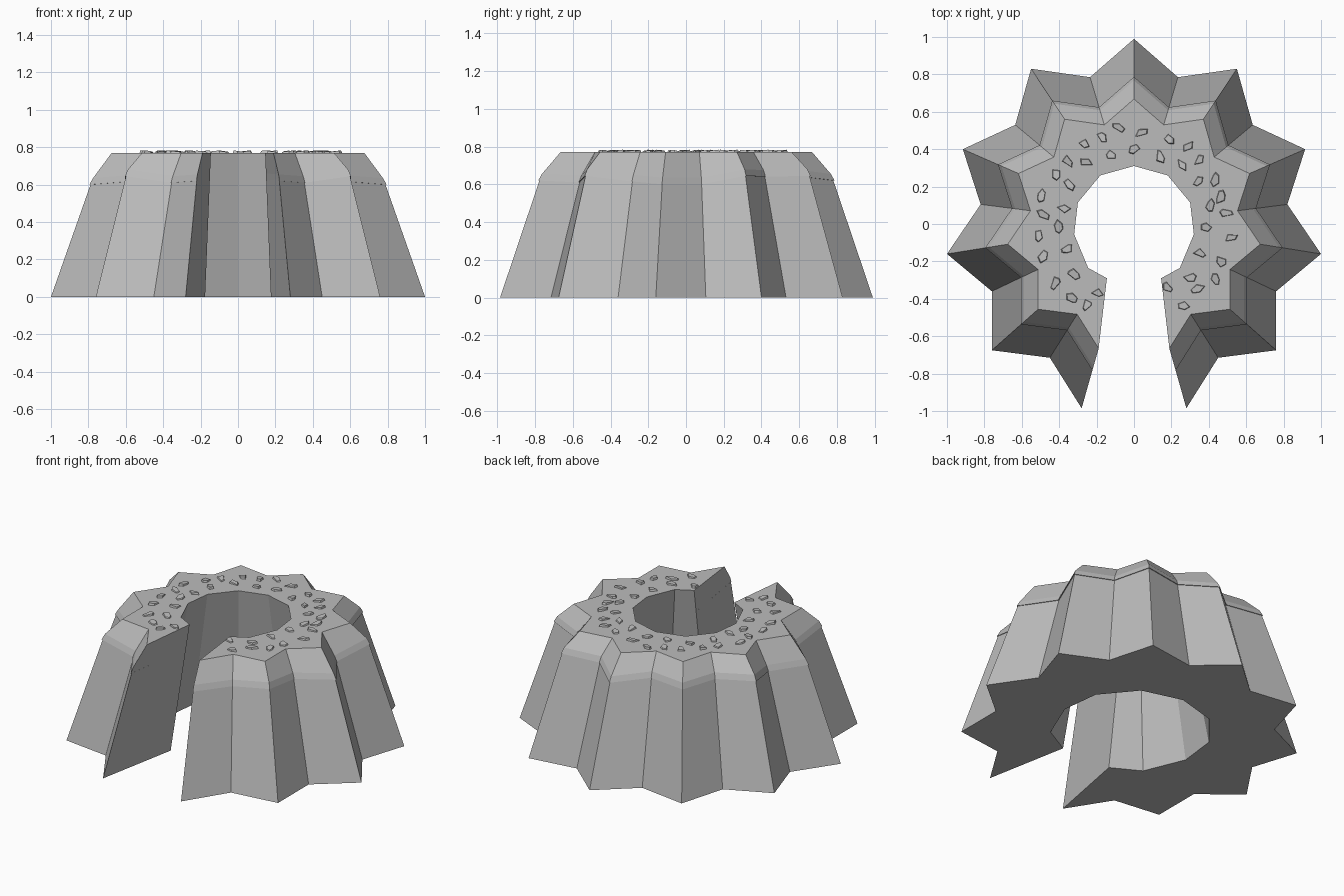
import bpy, bmesh, math, random
from mathutils import Vector, Matrix

random.seed(4)
if "Cube" in bpy.data.objects:
    bpy.data.objects.remove(bpy.data.objects["Cube"], do_unlink=True)

stone = bpy.data.materials.new("grey_stone")
stone.use_nodes = True
colour = (0.5, 0.5, 0.5, 1)
stone.diffuse_color = colour
stone.node_tree.nodes["Principled BSDF"].inputs["Base Color"].default_value = colour

TOP = 0.77
# Half outline of the star, back tip to slot tip: x, y, height of the rim seam
STAR = [(0, .99, .62), (.235, .785, .64), (.55, .83, .645), (.635, .53, .64),
        (.915, .40, .645), (.82, .105, .60), (1, -.16, .60), (.76, -.36, .615),
        (.76, -.675, .645), (.45, -.715, .61), (.28, -.985, .62)]
# Half outline of the hole at the top and its last corner at the base
HOLE = [(0, .31), (.18, .26), (.30, .115), (.32, -.055), (.245, -.235), (.145, -.29)]
HOLE_BASE = [(x * 1.45, y * 1.45) for x, y in HOLE[:-1]] + [(.176, -.44)]


def make_object(name, bm):
    bmesh.ops.recalc_face_normals(bm, faces=bm.faces)
    mesh = bpy.data.meshes.new(name)
    bm.to_mesh(mesh)
    bm.free()
    mesh.materials.append(stone)
    obj = bpy.data.objects.new(name, mesh)
    bpy.context.collection.objects.link(obj)
    return obj


def section(scale, star_z, hole_z):
    """Closed C-shaped outline; star_z maps the seam height to a height."""
    outer = [Vector((x * scale, y * scale, star_z(s))) for x, y, s in STAR]
    t = hole_z / TOP
    inner = [Vector((*Vector(a).lerp(Vector(b), t), hole_z))
             for a, b in zip(HOLE_BASE, HOLE)]
    half = outer + inner[::-1]
    mirror = [Vector((-p.x, p.y, p.z)) for p in half[1:-1]]
    return half + mirror[::-1]


def loft(name, sections, cap):
    bm = bmesh.new()
    rings = [[bm.verts.new(p) for p in s] for s in sections]
    for low, high in zip(rings, rings[1:]):
        for i in range(len(low)):
            j = (i + 1) % len(low)
            bm.faces.new((low[i], low[j], high[j], high[i]))
    bm.faces.new(rings[cap])
    return make_object(name, bm)


# Tapered wall, closed underneath
loft("star_wall", [section(1, lambda s: 0, 0),
                   section(.785, lambda s: s + .01, .62)], 0)

# Overhanging bevelled rim, closed on top
loft("bevelled_rim", [section(.784, lambda s: s, .62),
                      section(.795, lambda s: s, .62),
                      section(.775, lambda s: s + .035, .66),
                      section(.675, lambda s: TOP, TOP)], -1)

# Shallow broken stones scattered around the flat top
bm = bmesh.new()
for radius, count in ((.40, 17), (.505, 24)):
    for i in range(count):
        angle = math.radians(-61 + 302 * i / (count - 1) + random.uniform(-3, 3))
        r = radius + random.uniform(-.02, .02)
        centre = Vector((r * math.cos(angle), r * math.sin(angle), TOP))
        turn = Matrix.Rotation(random.uniform(0, math.tau), 3, 'Z')
        sides = random.choice((4, 5, 5, 6))
        base, top = [], []
        for k in range(sides):
            a = math.tau * (k + random.uniform(-.3, .3)) / sides
            p = Vector((.042 * math.cos(a), .026 * math.sin(a), 0))
            p *= random.uniform(.8, 1.15)
            lift = Vector((0, 0, .009 + .1 * p.x))
            base.append(bm.verts.new(centre + turn @ p - Vector((0, 0, .004))))
            top.append(bm.verts.new(centre + turn @ (p * .8) + lift))
        bm.faces.new(top)
        for k in range(sides):
            n = (k + 1) % sides
            bm.faces.new((base[k], base[n], top[n], top[k]))
make_object("scattered_stones", bm)
